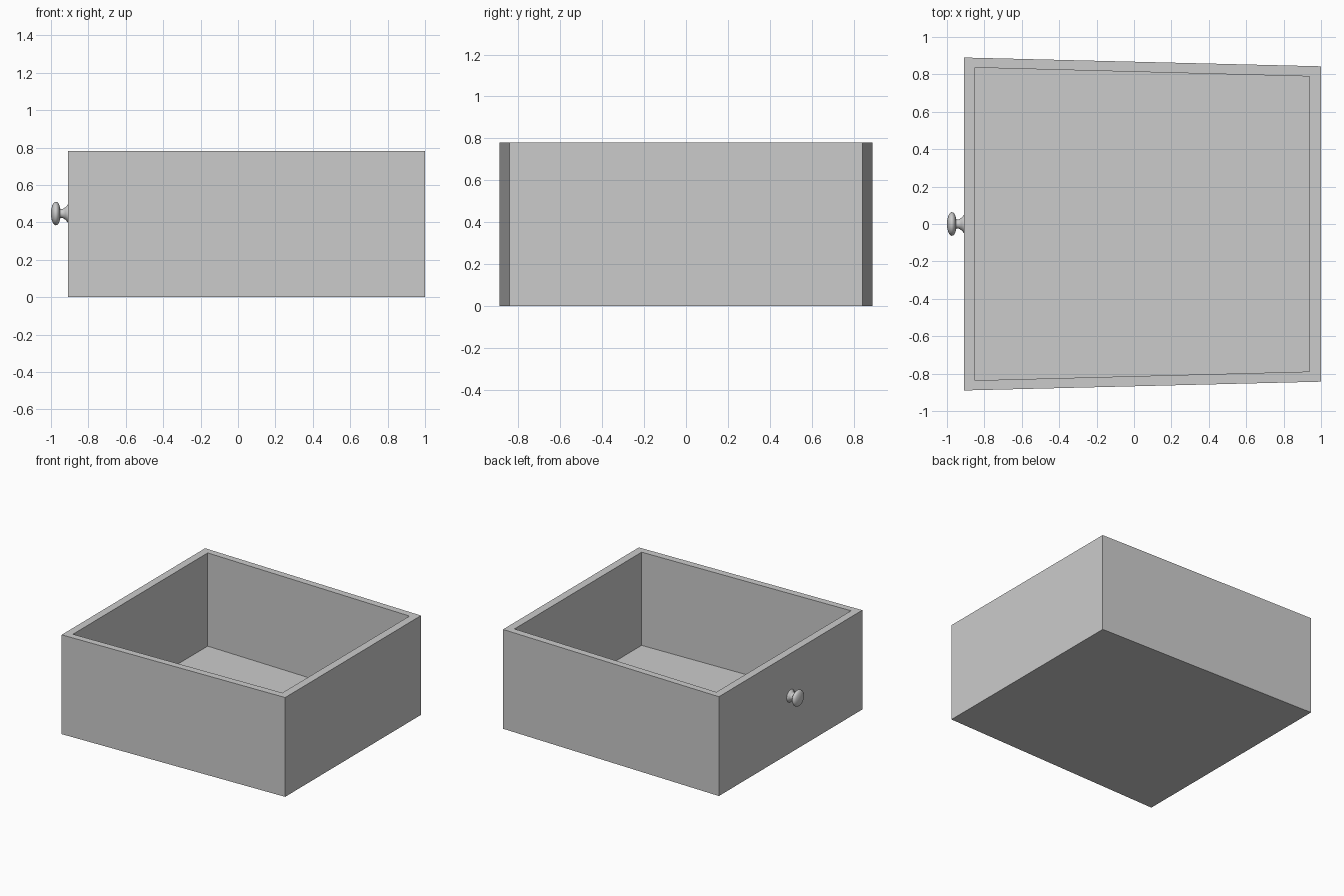
import bpy, bmesh, math

if "Cube" in bpy.data.objects:
    bpy.data.objects.remove(bpy.data.objects["Cube"])

H, FLOOR = 0.78, 0.048
XF, XB = -0.909, 1.0          # knob face and far face
KNOB_Z = 0.447


def finish(name, bm):
    bmesh.ops.recalc_face_normals(bm, faces=bm.faces)
    mesh = bpy.data.meshes.new(name)
    bm.to_mesh(mesh)
    bm.free()
    obj = bpy.data.objects.new(name, mesh)
    bpy.context.collection.objects.link(obj)
    return obj


def bridge(bm, a, b):
    n = len(a)
    return [bm.faces.new((a[i], a[(i + 1) % n], b[(i + 1) % n], b[i])) for i in range(n)]


# Open tapered drawer body: stacked trapezoid loops from outer base to inner floor
def trapezoid(bm, x0, x1, w0, w1, z):
    return [bm.verts.new(p) for p in
            ((x0, -w0, z), (x1, -w1, z), (x1, w1, z), (x0, w0, z))]


bm = bmesh.new()
outer = (XF, XB, 0.89, 0.843)
inner = (-0.849, 0.938, 0.836, 0.789)
loops = [trapezoid(bm, *outer, 0), trapezoid(bm, *outer, H),
         trapezoid(bm, *inner, H), trapezoid(bm, *inner, FLOOR)]
for a, b in zip(loops, loops[1:]):
    bridge(bm, a, b)
bm.faces.new(loops[0])
bm.faces.new(loops[-1])
finish("drawer_body", bm)

# Turned knob: (x, radius) profile spun around the x axis
profile = [(-0.905, 0.049), (-0.909, 0.049), (-0.922, 0.034), (-0.933, 0.026),
           (-0.943, 0.024), (-0.951, 0.026), (-0.953, 0.038), (-0.959, 0.053),
           (-0.967, 0.061), (-0.975, 0.063), (-0.984, 0.059), (-0.992, 0.046),
           (-0.998, 0.026), (-1.0, 0.008)]
SEG = 32
bm = bmesh.new()
rings = []
for x, r in profile:
    rings.append([bm.verts.new((x, r * math.cos(2 * math.pi * i / SEG),
                                KNOB_Z + r * math.sin(2 * math.pi * i / SEG)))
                  for i in range(SEG)])
for a, b in zip(rings, rings[1:]):
    bridge(bm, a, b)
bm.faces.new(rings[0])
bm.faces.new(rings[-1])
knob = finish("knob", bm)
bpy.context.view_layer.objects.active = knob
knob.select_set(True)
bpy.ops.object.shade_smooth_by_angle(angle=math.radians(60))
